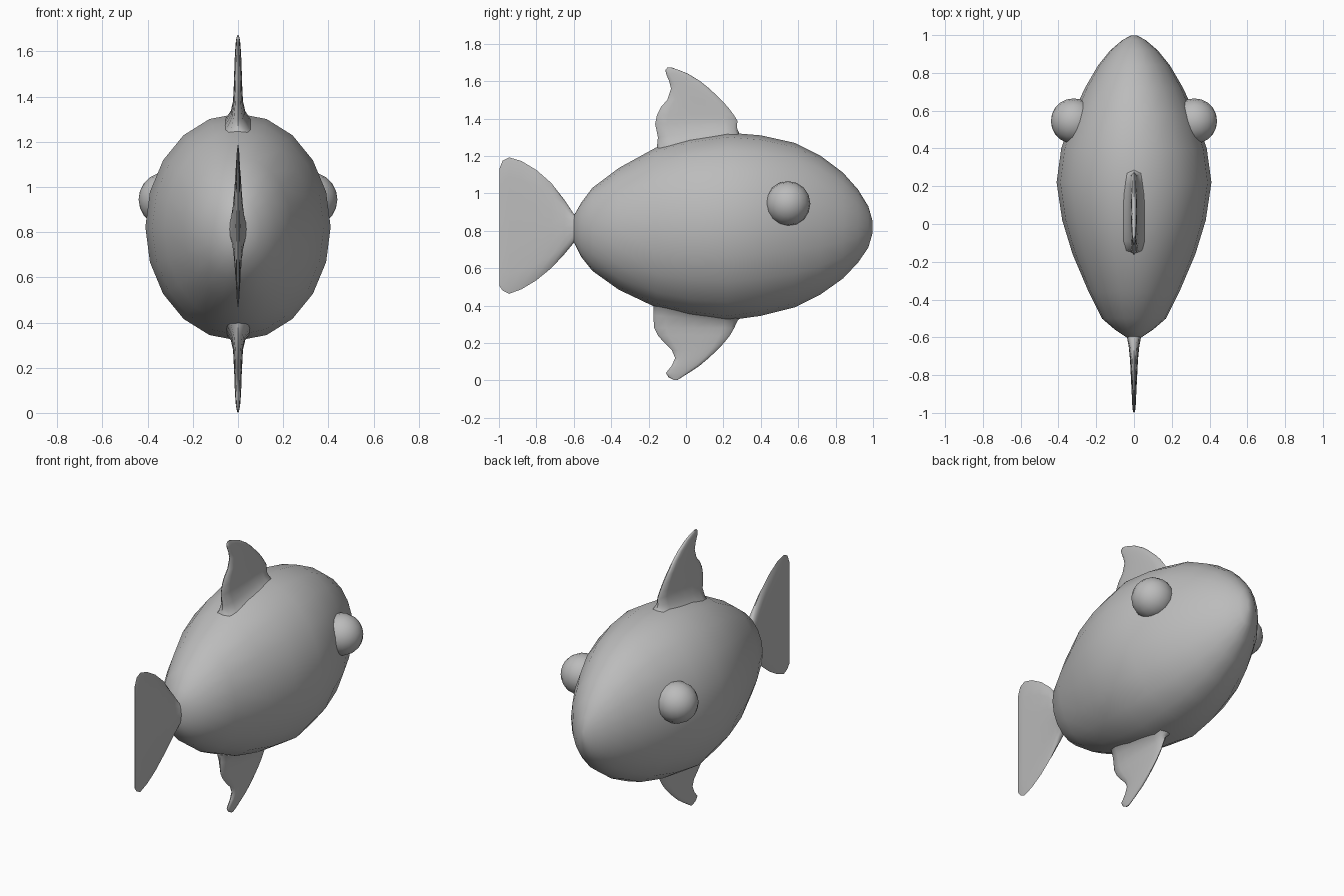
import bpy, bmesh, math
from mathutils import Vector

if "Cube" in bpy.data.objects:
    bpy.data.objects.remove(bpy.data.objects["Cube"])

grey = bpy.data.materials.new("plain_grey")
grey.diffuse_color = (0.5, 0.5, 0.5, 1)
grey.use_nodes = True
grey.node_tree.nodes["Principled BSDF"].inputs["Base Color"].default_value = grey.diffuse_color


def finish(obj, angle=60):
    obj.data.materials.append(grey)
    bpy.ops.object.select_all(action='DESELECT')
    obj.select_set(True)
    bpy.context.view_layer.objects.active = obj
    bpy.ops.object.shade_smooth_by_angle(angle=math.radians(angle))


def loft(name, rings):
    """Skin a row of closed rings and cap both ends."""
    bm = bmesh.new()
    loops = [[bm.verts.new(p) for p in ring] for ring in rings]
    n = len(loops[0])
    for a, b in zip(loops, loops[1:]):
        for i in range(n):
            j = (i + 1) % n
            bm.faces.new((a[i], a[j], b[j], b[i]))
    bm.faces.new(loops[0])
    bm.faces.new(loops[-1])
    bmesh.ops.recalc_face_normals(bm, faces=bm.faces)
    mesh = bpy.data.meshes.new(name)
    bm.to_mesh(mesh)
    bm.free()
    obj = bpy.data.objects.new(name, mesh)
    bpy.context.collection.objects.link(obj)
    finish(obj)
    return obj


def oval(n, power=1.0):
    """Unit ring; a power below 1 flattens the sides."""
    pts = []
    for i in range(n):
        t = 2 * math.pi * i / n
        s = math.sin(t)
        pts.append((math.copysign(abs(s) ** power, s), math.cos(t)))
    return pts


# Body: y, bottom z, top z, half width
body = [(-0.60, .74, .88, .04), (-0.56, .66, .95, .10), (-0.50, .585, 1.03, .17),
        (-0.36, .485, 1.135, .24), (-0.16, .39, 1.245, .325), (0.02, .345, 1.295, .38),
        (0.22, .32, 1.325, .41), (0.40, .345, 1.31, .385), (0.58, .39, 1.27, .325),
        (0.72, .46, 1.20, .26), (0.84, .545, 1.11, .19), (0.92, .63, 1.02, .125),
        (0.975, .71, .93, .06), (0.998, .79, .85, .015)]
loft("body", [[(w * s, y, (a + b) / 2 + (b - a) / 2 * c) for s, c in oval(20)]
              for y, a, b, w in body])

# Tail fin: y, bottom z, top z, half thickness
tail = [(-0.57, .75, .87, .05), (-0.60, .735, .89, .037), (-0.65, .675, .965, .028),
        (-0.72, .60, 1.055, .021), (-0.80, .535, 1.125, .017), (-0.88, .487, 1.173, .013),
        (-0.945, .463, 1.192, .010), (-0.98, .48, 1.175, .008), (-0.998, .505, 1.13, .003)]
loft("tail_fin", [[(w * s, y, (a + b) / 2 + (b - a) / 2 * c) for s, c in oval(16, 0.8)]
                  for y, a, b, w in tail])


def upright_fin(name, rows):
    """Rows hold z, back y, front y, half thickness and slope of the ring."""
    rings = []
    for z, a, b, w, slope in rows:
        mid, half = (a + b) / 2, (b - a) / 2
        rings.append([(w * s, mid + half * c, z + slope * half * c)
                      for s, c in oval(16, 0.6)])
    loft(name, rings)


# Back fin, flaring where it meets the body
upright_fin("dorsal_fin", [
    (1.25, -.17, .30, .10, .16), (1.285, -.155, .285, .06, .16), (1.325, -.15, .272, .034, .12),
    (1.38, -.165, .275, .022, .04), (1.42, -.155, .255, .020, 0), (1.46, -.135, .225, .018, 0),
    (1.50, -.10, .188, .017, 0), (1.56, -.08, .125, .015, 0), (1.60, -.09, .075, .013, 0),
    (1.64, -.107, .01, .010, 0), (1.66, -.11, -.04, .007, 0), (1.672, -.10, -.075, .003, 0)])

# Belly fin
upright_fin("belly_fin", [
    (.395, -.185, .30, .10, -.15), (.365, -.175, .285, .06, -.15), (.33, -.175, .272, .034, -.08),
    (.28, -.17, .258, .022, 0), (.24, -.15, .235, .020, 0), (.20, -.115, .203, .018, 0),
    (.16, -.075, .165, .016, 0), (.12, -.058, .122, .015, 0), (.08, -.075, .075, .013, 0),
    (.04, -.107, .015, .010, 0), (.018, -.095, -.02, .007, 0), (.002, -.065, -.045, .003, 0)])

# Eyes
for side, label in ((-1, "left"), (1, "right")):
    bpy.ops.mesh.primitive_uv_sphere_add(segments=16, ring_count=10, radius=0.12,
                                         location=(side * 0.32, 0.545, 0.945),
                                         rotation=(0, math.pi / 2, 0))
    eye = bpy.context.object
    eye.name = label + "_eye"
    finish(eye)
